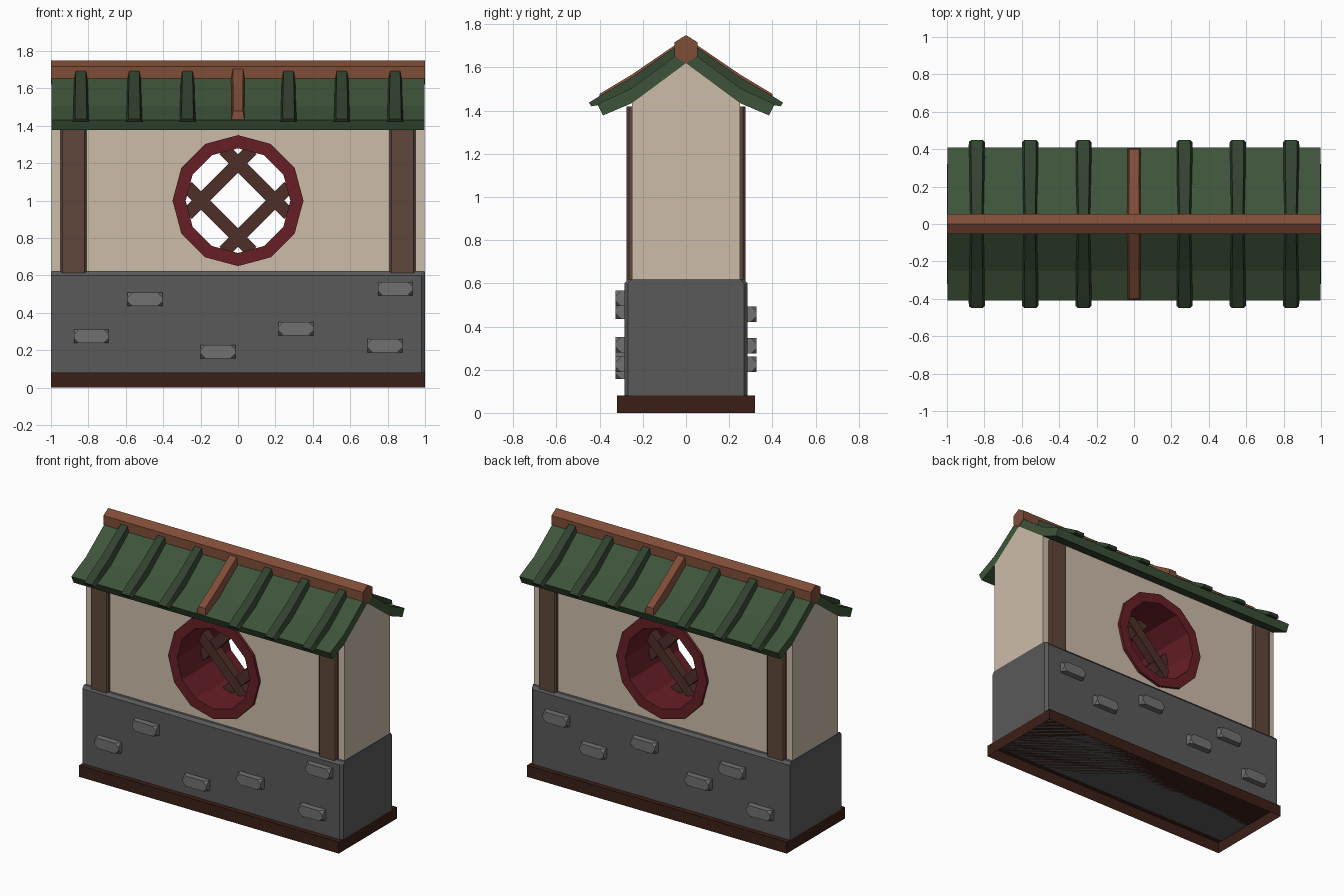
import bpy, bmesh
from math import sin, cos, pi, radians
from mathutils import Vector, Matrix

if "Cube" in bpy.data.objects:
    bpy.data.objects.remove(bpy.data.objects["Cube"])


def material(name, r, g, b):
    m = bpy.data.materials.new(name)
    m.diffuse_color = [(c / 255) ** 2.2 for c in (r, g, b)] + [1]
    m.use_nodes = True
    m.node_tree.nodes["Principled BSDF"].inputs["Base Color"].default_value = m.diffuse_color
    return m


DARK = material("dark_wood", 62, 36, 29)
STONE = material("stone", 90, 90, 90)
BRICK = material("light_stone", 112, 112, 112)
PLASTER = material("plaster", 203, 187, 167)
TIMBER = material("timber", 95, 72, 60)
RED = material("red_frame", 102, 36, 42)
LATTICE = material("lattice_wood", 80, 50, 45)
GREEN = material("roof_green", 64, 84, 60)
RIB = material("rib_green", 53, 68, 50)
RIDGE = material("ridge_wood", 126, 78, 58)


def finish(name, bm, mat):
    bmesh.ops.recalc_face_normals(bm, faces=bm.faces)
    me = bpy.data.meshes.new(name)
    bm.to_mesh(me)
    bm.free()
    me.materials.append(mat)
    ob = bpy.data.objects.new(name, me)
    bpy.context.collection.objects.link(ob)
    return ob


def loft(name, sections, mat, closed=False):
    """Skin a list of equal-length point loops; caps the ends unless closed."""
    bm = bmesh.new()
    rings = [[bm.verts.new(p) for p in s] for s in sections]
    n = len(rings[0])
    pairs = list(zip(rings, rings[1:] + rings[:1]))
    for a, b in pairs if closed else pairs[:-1]:
        for i in range(n):
            j = (i + 1) % n
            bm.faces.new((a[i], a[j], b[j], b[i]))
    if not closed:
        bm.faces.new(rings[0])
        bm.faces.new(rings[-1])
    return finish(name, bm, mat)


def along_x(name, profile, x0, x1, mat):
    return loft(name, [[(x, y, z) for y, z in profile] for x in (x0, x1)], mat)


def box(name, center, size, mat, rot=None, chamfer=0, open_bottom=False, corner_side=0):
    bm = bmesh.new()
    bmesh.ops.create_cube(bm, size=1)
    bmesh.ops.scale(bm, vec=size, verts=bm.verts)
    if corner_side:  # cut only the four outward corners
        vs = [v for v in bm.verts if v.co.y * corner_side > 0]
        bmesh.ops.bevel(bm, geom=vs, offset=chamfer, segments=1, affect='VERTICES')
    elif chamfer:
        es = [e for e in bm.edges if abs(e.verts[0].co.z - e.verts[1].co.z) > 0.01]
        bmesh.ops.bevel(bm, geom=es, offset=chamfer, segments=1, affect='EDGES')
    if open_bottom:
        bm.normal_update()
        bmesh.ops.delete(bm, geom=[f for f in bm.faces if f.normal.z < -0.9], context='FACES_ONLY')
    if rot:
        bmesh.ops.transform(bm, matrix=rot, verts=bm.verts)
    bmesh.ops.translate(bm, vec=Vector(center), verts=bm.verts)
    return finish(name, bm, mat)


def mirrored(half):
    """Mirror a (y, z) half profile that starts at y = 0."""
    return half + [(-y, z) for y, z in reversed(half) if y != 0]


# Plinth, open underneath
box("plinth", (0, 0, 0.04), (2, 0.64, 0.08), DARK, open_bottom=True)

# Stone lower wall with chamfered top, and chamfered corners on the right end
prof = [(-0.285, 0.08), (-0.285, 0.60), (-0.268, 0.62), (0.268, 0.62), (0.285, 0.60), (0.285, 0.08)]
loft("stone_base", [[(x, y * s, z) for y, z in prof]
                    for x, s in ((-1, 1), (0.98, 1), (1, 0.94))], STONE)

# Protruding stones, front then back
front = [(-0.785, 0.275), (-0.497, 0.472), (-0.107, 0.193), (0.31, 0.316), (0.786, 0.225), (0.84, 0.53)]
back = [(0.785, 0.457), (0.5, 0.31), (0.105, 0.457), (-0.31, 0.31), (-0.57, 0.457), (-0.785, 0.225)]
for label, side, spots in (("front", -1, front), ("back", 1, back)):
    for i, (x, z) in enumerate(spots):
        box(f"{label}_stone_{i + 1}", (x, side * 0.297, z), (0.185, 0.06, 0.072), BRICK,
            chamfer=0.026, corner_side=side)

# Plaster wall with gabled top and a round opening
wall = along_x("plaster_wall", [(-0.25, 0.61), (-0.25, 1.435), (0, 1.62), (0.25, 1.435), (0.25, 0.61)],
               -0.997, 0.997, PLASTER)
circle = [(sin(k * pi / 6), cos(k * pi / 6)) for k in range(12)]
cutter = loft("window_cutter", [[(0.32 * a, y, 1 + 0.32 * b) for a, b in circle] for y in (-0.5, 0.5)], PLASTER)
cutter.hide_render = True
mod = wall.modifiers.new("opening", 'BOOLEAN')
mod.operation, mod.object, mod.solver = 'DIFFERENCE', cutter, 'EXACT'
bpy.context.view_layer.update()
cut = bpy.data.meshes.new_from_object(wall.evaluated_get(bpy.context.evaluated_depsgraph_get()))
wall.modifiers.clear()
wall.data = cut
bpy.data.objects.remove(cutter)

# Twelve-sided window frame running through the wall
loft("window_frame", [[(r * a, y, 1 + r * b) for r, y in
                       ((0.28, -0.27), (0.35, -0.27), (0.35, 0.27), (0.28, 0.27))]
                      for a, b in circle], RED, closed=True)

# Diagonal lattice in the middle of the opening
for i, ang in enumerate((45, -45)):
    rot = Matrix.Rotation(radians(ang), 4, 'Y')
    for j, d in enumerate((-0.14, 0.14)):
        c = rot @ Vector((0, 0, d)) + Vector((0, 0.004 * (2 * i - 1), 1))
        box(f"lattice_bar_{i * 2 + j + 1}", c, (0.49, 0.06, 0.07), LATTICE, rot=rot)

# Corner posts
for sx in (-1, 1):
    for sy in (-1, 1):
        box(f"post_{'left' if sx < 0 else 'right'}_{'front' if sy < 0 else 'back'}",
            (sx * 0.88, sy * 0.255, 1.015), (0.138, 0.04, 0.81), TIMBER, chamfer=0.01)

# Flared roof, one chevron profile
top = mirrored([(0, 1.69), (0.25, 1.505), (0.41, 1.43)])
under = [(-0.385, 1.378), (-0.25, 1.435), (0, 1.62), (0.25, 1.435), (0.385, 1.378)]
right = [(0, 1.69), (0.25, 1.505), (0.41, 1.43)]
left = [(-y, z) for y, z in right[:0:-1]]
along_x("roof", left + right + under[::-1], -0.997, 0.997, GREEN)

# Hexagonal ridge beam
along_x("ridge_beam", [(0.0605 * sin(k * pi / 3), 1.685 + 0.065 * cos(k * pi / 3)) for k in range(6)],
        -1, 1, RIDGE)


def rib(name, x, side, stations, mat):
    """Tapered strip over the roof; stations are (y, z) top, (y, z) bottom, half width."""
    loft(name, [[(x - w, side * yb, zb), (x - w * 0.7, side * yt, zt),
                 (x + w * 0.7, side * yt, zt), (x + w, side * yb, zb)]
                for yt, zt, yb, zb, w in stations], mat)


# Roof ribs and the brown centre rafter on both slopes
green_path = [(0.03, 1.708, 0.03, 1.65, 0.038), (0.14, 1.632, 0.13, 1.58, 0.04),
              (0.25, 1.555, 0.24, 1.495, 0.043), (0.40, 1.468, 0.385, 1.43, 0.045),
              (0.45, 1.437, 0.438, 1.42, 0.043)]
brown_path = [(0.02, 1.725, 0.02, 1.65, 0.04), (0.25, 1.568, 0.24, 1.49, 0.038),
              (0.40, 1.478, 0.405, 1.42, 0.038)]
for side, label in ((-1, "front"), (1, "back")):
    for i, x in enumerate((-0.84, -0.555, -0.27, 0.27, 0.555, 0.84)):
        rib(f"{label}_roof_rib_{i + 1}", x, side, green_path, RIB)
    rib(f"{label}_centre_rafter", 0, side, brown_path, RIDGE)
